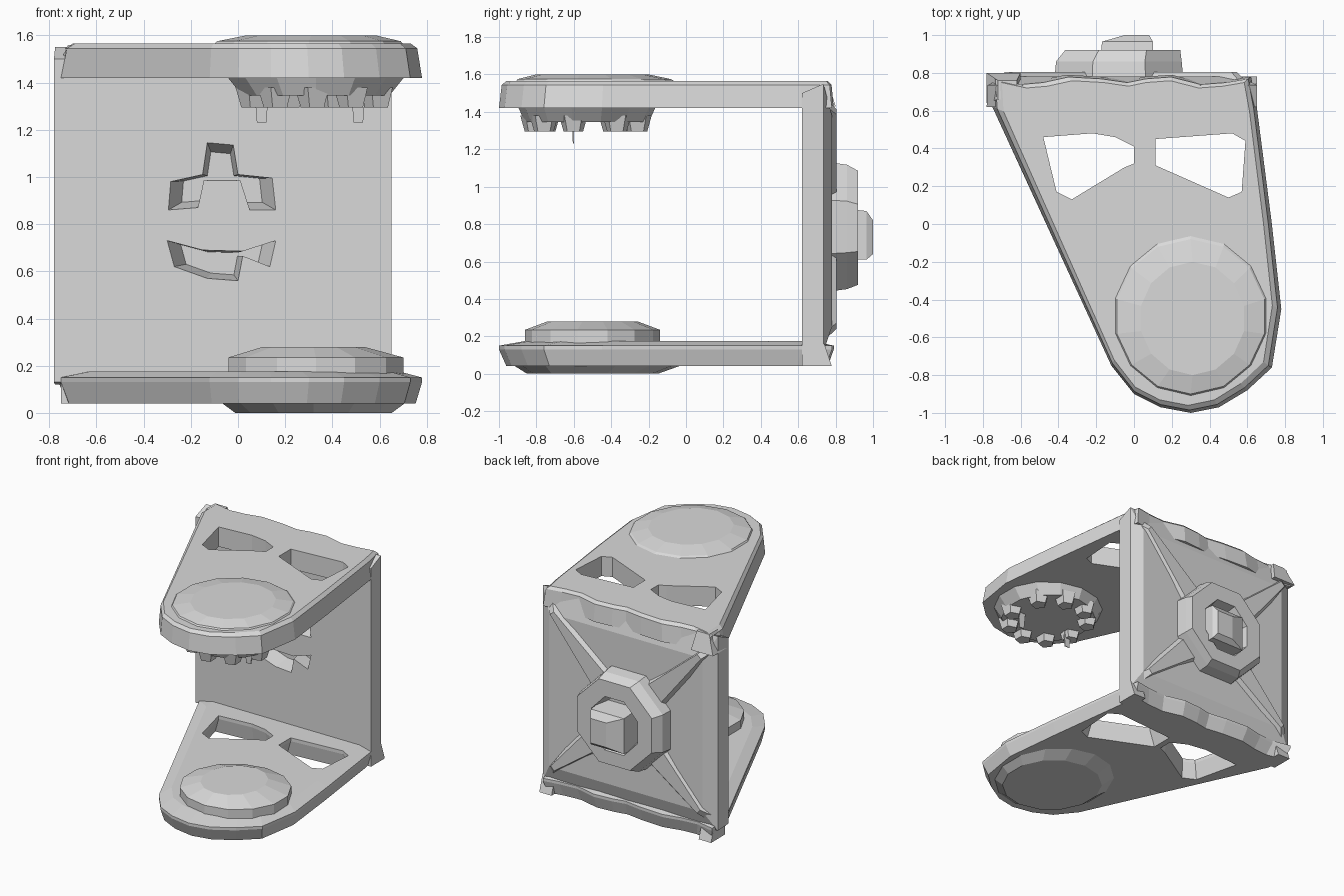
import bpy, bmesh, math
from mathutils import Vector

if "Cube" in bpy.data.objects:
    bpy.data.objects.remove(bpy.data.objects["Cube"])

grey = bpy.data.materials.new("plain_grey")
grey.diffuse_color = (0.7, 0.7, 0.7, 1)
grey.use_nodes = True
grey.node_tree.nodes["Principled BSDF"].inputs["Base Color"].default_value = grey.diffuse_color


def loft(name, rings, axis='Z'):
    """Closed solid through (outline, height) rings along Z or Y."""
    bm = bmesh.new()
    loops = []
    for pts, h in rings:
        loops.append([bm.verts.new((a, b, h) if axis == 'Z' else (a, h, b)) for a, b in pts])
    n = len(loops[0])
    for lo, hi in zip(loops, loops[1:]):
        for i in range(n):
            j = (i + 1) % n
            bm.faces.new((lo[i], lo[j], hi[j], hi[i]))
    bm.faces.new(loops[0])
    bm.faces.new(loops[-1])
    bmesh.ops.recalc_face_normals(bm, faces=bm.faces)
    me = bpy.data.meshes.new(name)
    bm.to_mesh(me)
    bm.free()
    me.materials.append(grey)
    ob = bpy.data.objects.new(name, me)
    bpy.context.collection.objects.link(ob)
    return ob


def cut(ob, cutter):
    """Subtract the cutter, then remove it."""
    mod = ob.modifiers.new("cut", 'BOOLEAN')
    mod.operation, mod.solver, mod.object = 'DIFFERENCE', 'EXACT', cutter
    bpy.context.view_layer.objects.active = ob
    bpy.ops.object.modifier_apply(modifier=mod.name)
    bpy.data.objects.remove(cutter)


def scaled(pts, s, c, sy=None):
    sy = s if sy is None else sy
    return [(c[0] + (x - c[0]) * s, c[1] + (y - c[1]) * sy) for x, y in pts]


def oval(cx, cy, rx, ry, n, turn=0.5):
    return [(cx + rx * math.cos(2 * math.pi * (i + turn) / n),
             cy + ry * math.sin(2 * math.pi * (i + turn) / n)) for i in range(n)]


def rect(x0, x1, y0, y1):
    return [(x0, y0), (x1, y0), (x1, y1), (x0, y1)]


# Shared lopsided jaw outline with a gently lobed back edge
jaw = [(-.76, .78), (-.75, .62), (-.12, -.75), (0, -.9), (.14, -.97), (.3, -1), (.45, -.97),
       (.6, -.88), (.73, -.76), (.78, -.45), (.73, 0), (.65, .62), (.62, .78),
       (.5, .76), (.36, .75), (.2, .79), (.06, .78), (-.04, .76), (-.18, .78),
       (-.36, .79), (-.5, .76), (-.62, .75)]
eyes = [[(-.48, .46), (-.22, .48), (-.1, .46), (0, .41), (0, .32), (-.05, .3), (-.33, .13), (-.41, .17)],
        [(.115, .45), (.52, .48), (.59, .44), (.57, .17), (.5, .14), (.115, .31)]]
mid = (.1, .0)

# Upper and lower jaw plates
upper = loft("upper_jaw", [(jaw, 1.42), (scaled(jaw, .97, mid, .985), 1.545),
                           (scaled(jaw, .93, mid, .96), 1.565)])
lower = loft("lower_jaw", [(scaled(jaw, .96, mid), .04), (jaw, .13), (jaw, .15),
                           (scaled(jaw, .86, mid), .175)])

# Eye openings, flaring downwards through the lower plate
for eye, c in zip(eyes, ((-.2, .33), (.4, .33))):
    cut(upper, loft("eye_cutter", [(eye, 1.3), (eye, 1.7)]))
    cut(lower, loft("eye_cutter", [(scaled(eye, 1.2, c), 0), (eye, .15), (eye, .3)]))

# Domed snout above, belly bulge below
loft("snout_dome", [(oval(.3, -.48, .42, .44, 14), 1.55), (oval(.3, -.49, .4, .41, 14), 1.575),
                    (oval(.31, -.5, .28, .3, 14), 1.6)])
loft("chin_bulge", [(oval(.32, -.5, .34, .35, 14), 0), (oval(.32, -.47, .41, .46, 14), .05)])

# Tongue disc on the lower jaw
loft("tongue", [(oval(.33, -.5, .38, .36, 14), .12), (oval(.33, -.5, .38, .36, 14), .235),
                (oval(.32, -.5, .22, .24, 14), .28)])

# Palate disc with a ring of block teeth
pal = (.33, -.53)
loft("palate", [(oval(*pal, .39, .37, 14), 1.43), (oval(*pal, .32, .33, 14), 1.345)])
for i, a in enumerate((35, 75, 115, 150, 195, 232, 268, 305, 345)):
    t = math.radians(a)
    x, y = pal[0] + .27 * math.cos(t), pal[1] + .28 * math.sin(t)
    loft("tooth_%d" % i, [(oval(x, y, .08, .08, 5), 1.38), (oval(x, y, .055, .055, 5), 1.295)])
for i, x in enumerate((.1, .51)):
    loft("fang_%d" % i, [(rect(x - .03, x + .03, -.61, -.595), 1.36),
                         (rect(x - .02, x + .02, -.605, -.6), 1.23)])

# Back plate, bevelled towards the rear
back = loft("back_plate", [(rect(-.78, .65, .13, 1.5), .62), (rect(-.775, .65, .12, 1.55), .735),
                           (rect(-.68, .57, .25, 1.38), .78)], 'Y')

# Face-like recesses on the inside of the back plate
nose = [(-.13, 1.145), (-.02, 1.135), (0, 1.01), (.145, .995), (.16, .86), (.05, .86), (.01, .985),
        (-.145, .985), (-.17, .87), (-.295, .86), (-.285, .98), (-.15, 1.01)]
mouth = [(-.3, .73), (-.15, .69), (.02, .685), (.16, .73), (.135, .62), (.02, .665), (0, .56),
         (-.13, .57), (-.27, .62)]
for shape, c in ((nose, (-.07, .99)), (mouth, (-.07, .66))):
    cut(back, loft("recess_cutter", [(shape, .55), (shape, .62), (scaled(shape, .75, c), .74)], 'Y'))

# Ridges running from the rear corners to the hub
hub = Vector((-.07, .79))
for i, corner in enumerate(((-.74, 1.47), (.6, 1.47), (-.74, .19), (.6, .19))):
    c = Vector(corner)
    d = (hub - c).normalized()
    s = Vector((-d.y, d.x))
    e = hub - d * .28
    base = [c - s * .03, c + s * .03, e + s * .15, e - s * .15]
    f = c + d * .1
    top = [f - s * .02, f + s * .02, e + s * .08, e - s * .08]
    loft("ridge_%d" % i, [(base, .73), (top, .805)], 'Y')

# Octagonal hub ring with a hollow centre and a raised block
ring = loft("hub_ring", [(oval(-.08, .785, .37, .375, 8), .76), (oval(-.08, .785, .36, .36, 8), .86),
                         (oval(-.06, .78, .33, .33, 8), .92)], 'Y')
cut(ring, loft("ring_cutter", [(oval(-.06, .77, .18, .19, 8), .81), (oval(-.06, .77, .22, .23, 8), 1)], 'Y'))
loft("hub_block", [(rect(-.18, .1, .61, .89), .78), (rect(-.17, .1, .61, .87), .965),
                   (rect(-.05, .08, .64, .82), 1)], 'Y')

# Small lump on the upper rear corner, and flared lower rear corners
loft("corner_lump", [(rect(-.78, -.6, .64, .8), 1.43), (rect(-.72, -.62, .66, .76), 1.56)])
for i, (x, w) in enumerate(((-.7, .05), (.6, .05))):
    loft("lower_corner_%d" % i, [(rect(x - w, x + w, .62, .78), .04), (rect(x - w, x + w, .62, .74), .16)])
